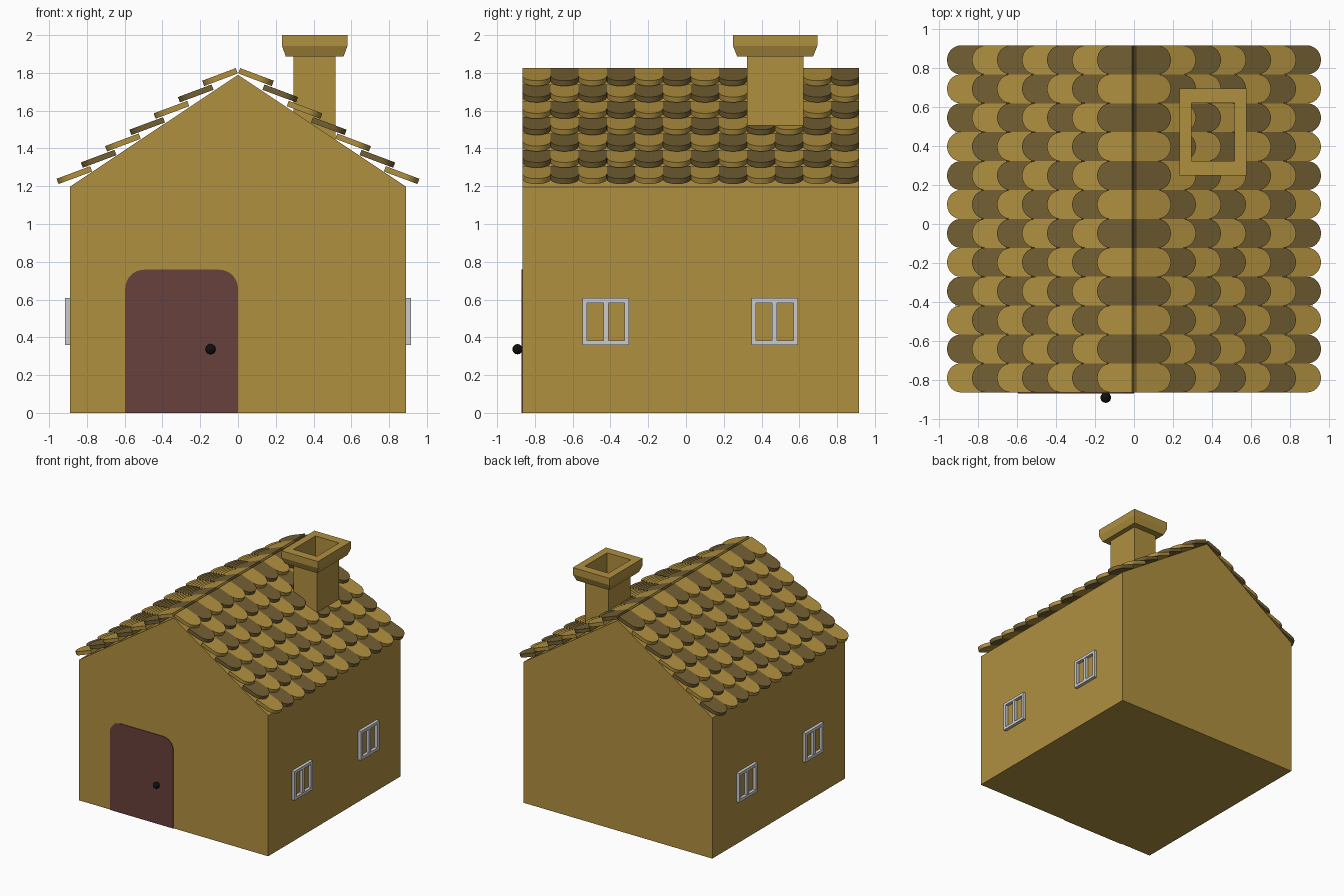
import bpy, bmesh
from math import sin, cos, pi, radians
from mathutils import Vector

if "Cube" in bpy.data.objects:
    bpy.data.objects.remove(bpy.data.objects["Cube"])


def material(name, color):
    m = bpy.data.materials.new(name)
    m.diffuse_color = (*color, 1)
    m.use_nodes = True
    m.node_tree.nodes["Principled BSDF"].inputs["Base Color"].default_value = m.diffuse_color
    return m


TAN = material("tan", (0.434, 0.279, 0.051))
BROWN = material("dark_tan", (0.170, 0.114, 0.032))
RED = material("door_red", (0.141, 0.053, 0.045))
BLACK = material("black", (0.005, 0.005, 0.005))

Y0, Y1 = -0.865, 0.917


def finish(name, bm, mat=None):
    bmesh.ops.recalc_face_normals(bm, faces=bm.faces)
    me = bpy.data.meshes.new(name)
    bm.to_mesh(me)
    bm.free()
    ob = bpy.data.objects.new(name, me)
    bpy.context.collection.objects.link(ob)
    if mat:
        me.materials.append(mat)
    return ob


def prism(bm, outline, offset):
    """Solid from a planar outline swept by an offset."""
    off = Vector(offset)
    a = [bm.verts.new(p) for p in outline]
    b = [bm.verts.new(Vector(p) + off) for p in outline]
    bm.faces.new(a)
    bm.faces.new(b[::-1])
    n = len(a)
    for i in range(n):
        j = (i + 1) % n
        bm.faces.new((a[i], b[i], b[j], a[j]))


def bridge(bm, loops):
    """Quads between successive vertex loops."""
    for a, b in zip(loops, loops[1:]):
        for i in range(len(a)):
            j = (i + 1) % len(a)
            bm.faces.new((a[i], a[j], b[j], b[i]))


# House body with gables
bm = bmesh.new()
prism(bm, [(x, Y0, z) for x, z in
           [(-0.89, 0), (0.89, 0), (0.89, 1.197), (0, 1.79), (-0.89, 1.197)]],
      (0, Y1 - Y0, 0))
finish("house_body", bm, TAN)

# Door with rounded upper corners
bm = bmesh.new()
r, xl, xr, top = 0.1, -0.597, 0.0, 0.758
pts = [(xl, 0), (xr, 0)]
for cx, start in ((xr - r, 0), (xl + r, 90)):
    for k in range(9):
        t = radians(start + 90 * k / 8)
        pts.append((cx + r * cos(t), top - r + r * sin(t)))
prism(bm, [(x, Y0 - 0.006, z) for x, z in pts], (0, 0.03, 0))
finish("door", bm, RED)

# Door knob
bm = bmesh.new()
bmesh.ops.create_uvsphere(bm, u_segments=24, v_segments=12, radius=0.027)
bmesh.ops.translate(bm, verts=bm.verts, vec=(-0.145, -0.892, 0.337))
for f in bm.faces:
    f.smooth = True
finish("door_knob", bm, BLACK)

# Roof tiles: round-ended plates in a checker of two tones
ROWS, COLS, TILT = 7, 12, radians(20.5)
THICK, LENGTH, WIDTH = 0.03, 0.19, (Y1 - Y0) / 12
down = Vector((cos(TILT), 0, -sin(TILT)))
up = Vector((sin(TILT), 0, cos(TILT)))
rad = WIDTH / 2
outline = [(0, -rad)] + [(LENGTH - rad + rad * cos(t), rad * sin(t))
                         for t in (pi * k / 18 - pi / 2 for k in range(19))] + [(0, rad)]
meshes = {"light_roof_tiles": (bmesh.new(), TAN), "dark_roof_tiles": (bmesh.new(), BROWN)}
for row in range(ROWS):
    for col in range(COLS):
        bm = meshes["dark_roof_tiles" if (row + col) % 2 else "light_roof_tiles"][0]
        base = Vector((0.001 + 0.1285 * row, Y0 + WIDTH * (col + 0.5), 1.797 - 0.0865 * row))
        for side in (1, -1):
            ps = [base + down * u + Vector((0, v, 0)) for u, v in outline]
            prism(bm, [(side * p.x, p.y, p.z) for p in ps],
                  (side * up.x * THICK, 0, up.z * THICK))
for name, (bm, mat) in meshes.items():
    finish(name, bm, mat)

# Chimney: open square shaft and a flared cap around its mouth
CX, CY, HX, HY = 0.406, 0.472, 0.111, 0.149


def rect(bm, gx, gy, z):
    return [bm.verts.new((CX + sx * (HX + gx), CY + sy * (HY + gy), z))
            for sx, sy in ((-1, -1), (1, -1), (1, 1), (-1, 1))]


bm = bmesh.new()
bridge(bm, [rect(bm, 0, 0, 1.43), rect(bm, 0, 0, 1.89)])
finish("chimney_shaft", bm, TAN)

bm = bmesh.new()
loops = [rect(bm, *p) for p in ((0, 0, 1.887), (0.042, 0.052, 1.887),
                                (0.062, 0.074, 1.942), (0.062, 0.074, 2.0), (0, 0, 2.0))]
bridge(bm, loops + [loops[0]])
finish("chimney_cap", bm, TAN)

# Window frames with a central bar, on both side walls
for side, label in ((1, "right"), (-1, "left")):
    for cy, place in ((-0.424, "front"), (0.469, "back")):
        bm = bmesh.new()
        cz, hy, hz, w = 0.483, 0.123, 0.124, 0.024
        xa, xb = side * 0.885, side * 0.916

        def ring(x, d):
            return [bm.verts.new((x, cy + sy * (hy - d), cz + sz * (hz - d)))
                    for sy, sz in ((-1, -1), (1, -1), (1, 1), (-1, 1))]

        loops = [ring(xa, 0), ring(xb, 0), ring(xb, w), ring(xa, w)]
        bridge(bm, loops + [loops[0]])
        prism(bm, [(xa, cy + a * 0.013, cz + b * (hz - w)) for a, b in
                   ((-1, -1), (1, -1), (1, 1), (-1, 1))], (side * 0.029, 0, 0))
        finish(f"window_{label}_{place}", bm)
